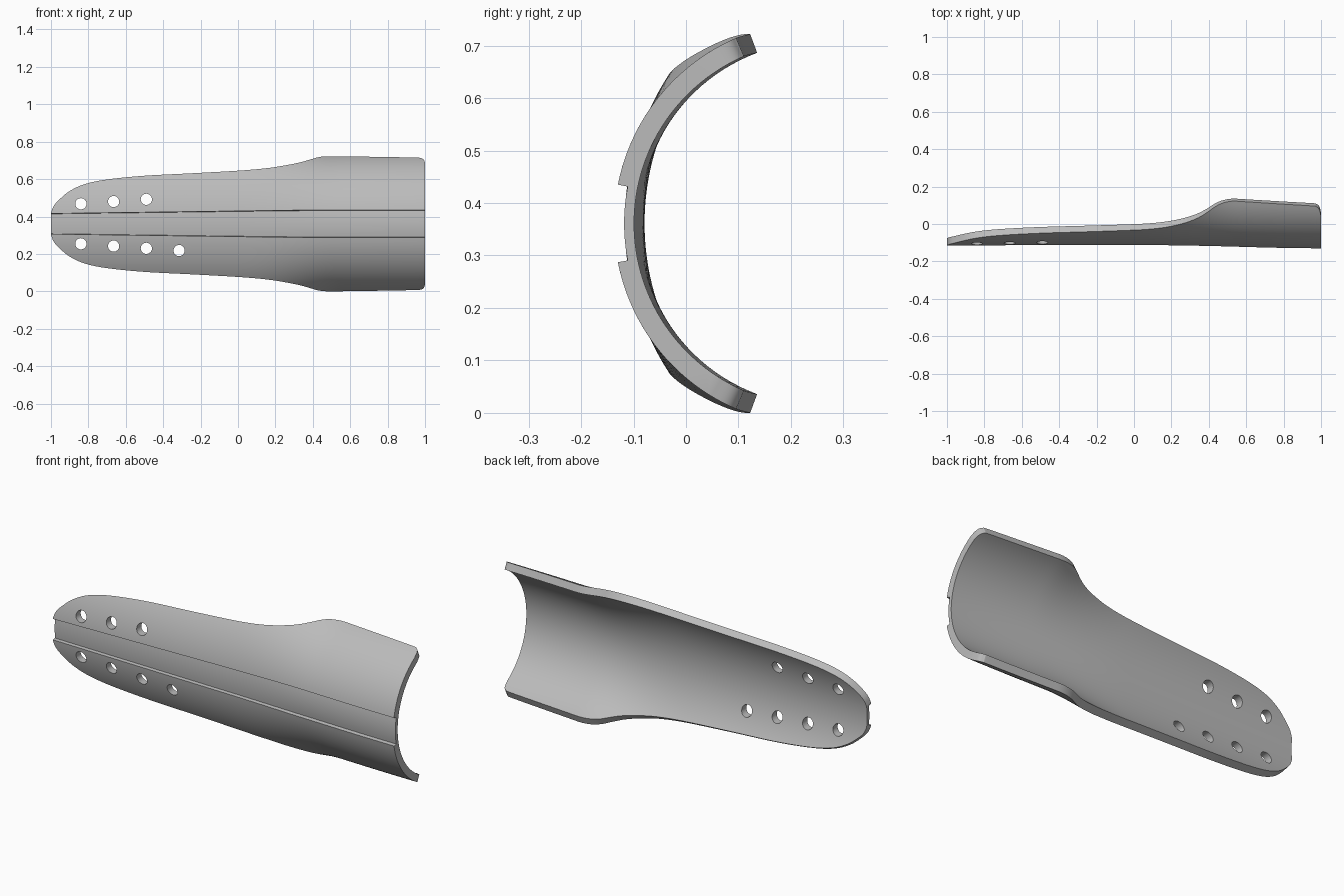
import bpy, bmesh, math
from mathutils import Vector

if "Cube" in bpy.data.objects:
    bpy.data.objects.remove(bpy.data.objects["Cube"])

MID_Z = 0.361       # height of the mirror plane
THICK = 0.038       # shell wall
GROOVE = 0.019      # depth of the front channel

# Half outline of the shell: distance along x, half height
OUTLINE = [(-1, .06), (-.985, .096), (-.955, .13), (-.9, .175), (-.82, .212),
           (-.7, .237), (-.5, .257), (-.25, .27), (0, .284), (.15, .297),
           (.25, .312), (.33, .328), (.39, .345), (.43, .356), (.48, .361),
           (.6, .36), (.8, .357), (.95, .354), (.975, .352), (.992, .344), (1, .325)]


def smooth(t):
    t = min(max(t, 0), 1)
    return t * t * (3 - 2 * t)


def spline(points, steps):
    """Smooth path through the points."""
    pts = [Vector(p) for p in points]
    pts = [2 * pts[0] - pts[1]] + pts + [2 * pts[-1] - pts[-2]]
    path = []
    for p0, p1, p2, p3 in zip(pts, pts[1:], pts[2:], pts[3:]):
        for k in range(steps):
            t = k / steps
            path.append(p1 + (p2 - p0) * t / 2
                        + (2 * p0 - 5 * p1 + 4 * p2 - p3) * t * t / 2
                        + (3 * p1 - p0 - 3 * p2 + p3) * t ** 3 / 2)
    return path + [pts[-2]]


def section(x, half):
    """Closed cross-section: outer arc with channel, then inner arc."""
    radius = .52 - .135 * smooth((x - .02) / .53)
    centre_y = radius - .117 - .02 * smooth(x)
    channel = .055 + .019 * smooth((x + 1.3) / 1.9)
    if x < .4:
        channel = .055 + .019 * (x + 1) / 1.4
    else:
        channel = .074
    edge, lip = math.asin(half / radius), math.asin(channel / radius)
    n, m = 20, 8
    side = [edge + (lip - edge) * i / n for i in range(n + 1)]
    floor = [lip - 2 * lip * i / m for i in range(m + 1)]
    other = [-a for a in reversed(side)]
    ring = [(a, radius) for a in side]
    ring += [(a, radius - GROOVE) for a in floor]
    ring += [(a, radius) for a in other]
    inner = side + floor[1:-1] + other
    ring += [(a, radius - THICK) for a in reversed(inner)]
    return [(x, centre_y - r * math.cos(a), MID_Z + r * math.sin(a)) for a, r in ring]


def add_object(name, bm):
    bmesh.ops.recalc_face_normals(bm, faces=bm.faces)
    mesh = bpy.data.meshes.new(name)
    bm.to_mesh(mesh)
    bm.free()
    obj = bpy.data.objects.new(name, mesh)
    bpy.context.collection.objects.link(obj)
    return obj


# Curved shell lofted from the sections
bm = bmesh.new()
rings = [[bm.verts.new(p) for p in section(x, half)] for x, half in spline(OUTLINE, 5)]
for a, b in zip(rings, rings[1:]):
    for i in range(len(a)):
        j = (i + 1) % len(a)
        bm.faces.new((a[i], a[j], b[j], b[i]))
bm.faces.new(rings[0])
bm.faces.new(rings[-1])
shell = add_object("curved_shell", bm)

# Two rows of round holes through the narrow end
bm = bmesh.new()
for i in range(4):
    for sign in (-1, 1):
        made = bmesh.ops.create_cone(bm, cap_ends=True, segments=32,
                                     radius1=.03, radius2=.03, depth=.5)["verts"]
        for v in made:
            v.co = Vector((v.co.x - .84 + .175 * i, v.co.z,
                           v.co.y + MID_Z + sign * (.107 + .012 * i)))
cutter = add_object("hole_cutter", bm)
cutter.hide_render = True

cut = shell.modifiers.new("holes", "BOOLEAN")
cut.operation = "DIFFERENCE"
cut.solver = "EXACT"
cut.object = cutter
bpy.ops.object.select_all(action="DESELECT")
shell.select_set(True)
bpy.context.view_layer.objects.active = shell
bpy.ops.object.modifier_apply(modifier=cut.name)
bpy.data.objects.remove(cutter)

# Plain grey finish
grey = bpy.data.materials.new("plain_grey")
grey.use_nodes = True
colour = (.5, .5, .5, 1)
grey.diffuse_color = colour
grey.node_tree.nodes["Principled BSDF"].inputs["Base Color"].default_value = colour
shell.data.materials.clear()
shell.data.materials.append(grey)
bpy.ops.object.shade_smooth_by_angle(angle=math.radians(35))
